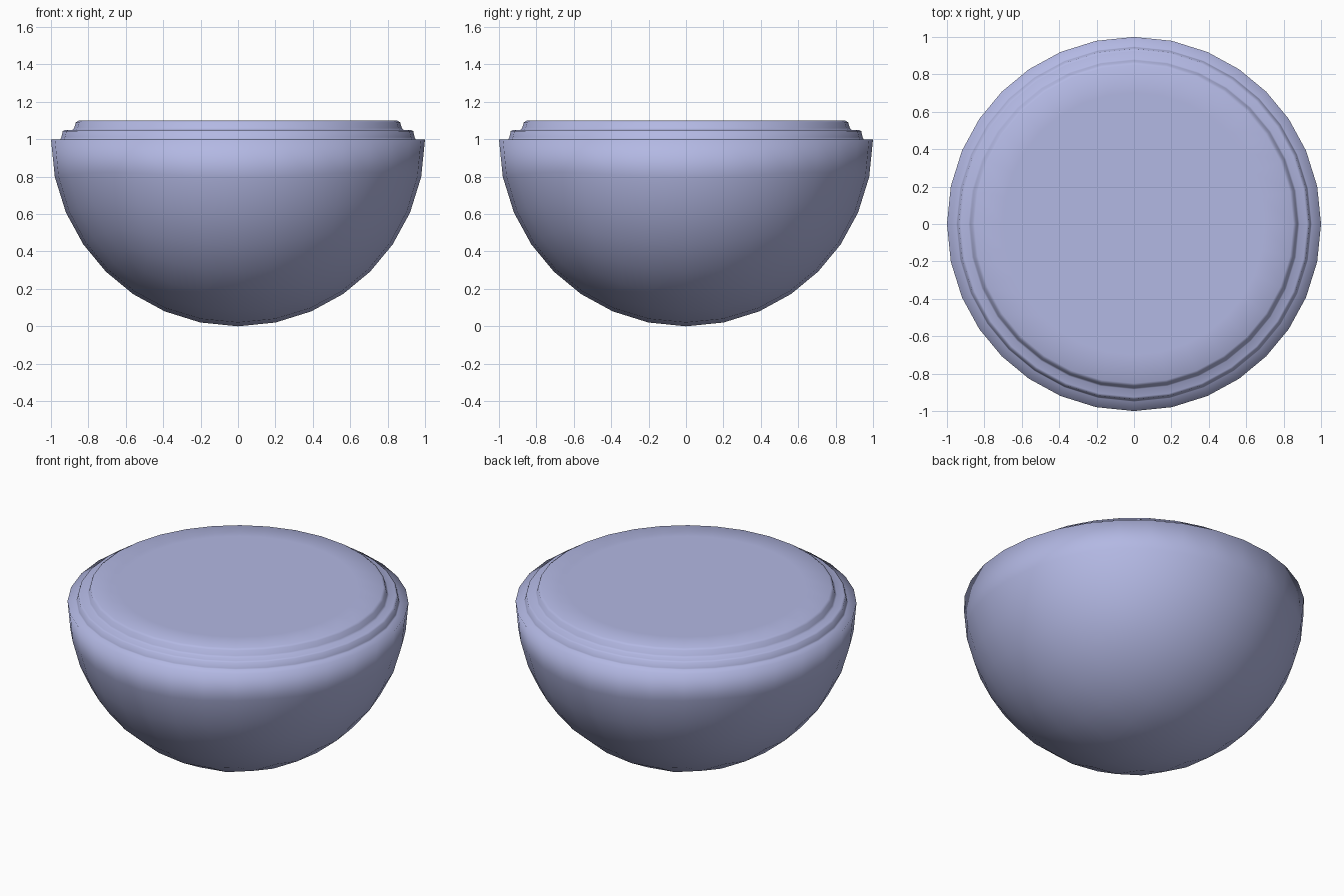
import bpy
import bmesh

cube = bpy.data.objects.get("Cube")
if cube:
    bpy.data.objects.remove(cube, do_unlink=True)

# Single matte lavender colour
paint = bpy.data.materials.new("soft_lavender")
paint.use_nodes = True
colour = (0.45, 0.48, 0.77, 1.0)
paint.diffuse_color = colour
for node in paint.node_tree.nodes:
    if node.type == "BSDF_PRINCIPLED":
        node.inputs["Base Color"].default_value = colour

# Rounded cage: a cube smoothed into a ball of quads
bpy.ops.mesh.primitive_cube_add(size=2)
bowl = bpy.context.object
bowl.name = bowl.data.name = "stepped_half_ball"
smooth = bowl.modifiers.new("round", "SUBSURF")
smooth.levels = smooth.render_levels = 3
bpy.ops.object.modifier_apply(modifier=smooth.name)

# Exact unit sphere, keeping only the lower half
bm = bmesh.new()
bm.from_mesh(bowl.data)
for v in bm.verts:
    v.co.normalize()
upper = [v for v in bm.verts if v.co.z > 0.01]
bmesh.ops.delete(bm, geom=upper, context="VERTS")
for v in bm.verts:
    v.co.z += 1

# Two rounded steps rising from the rim: (radius, height)
steps = [(0.95, 1.0), (0.945, 1.01), (0.937, 1.043), (0.925, 1.05),
         (0.885, 1.05), (0.876, 1.06), (0.867, 1.09), (0.852, 1.1),
         (0.7, 1.1)]
rim = [e for e in bm.edges if e.is_boundary]
old_radius = 1
for radius, height in steps:
    made = bmesh.ops.extrude_edge_only(bm, edges=rim)["geom"]
    for v in made:
        if isinstance(v, bmesh.types.BMVert):
            v.co.x *= radius / old_radius
            v.co.y *= radius / old_radius
            v.co.z = height
    rim = [e for e in made if isinstance(e, bmesh.types.BMEdge)
           and e.is_boundary]
    old_radius = radius

# Flat lid
bmesh.ops.contextual_create(bm, geom=rim)
bmesh.ops.recalc_face_normals(bm, faces=bm.faces)
for face in bm.faces:
    face.smooth = True
    face.material_index = 0
bm.to_mesh(bowl.data)
bm.free()
bowl.data.materials.clear()
bowl.data.materials.append(paint)
